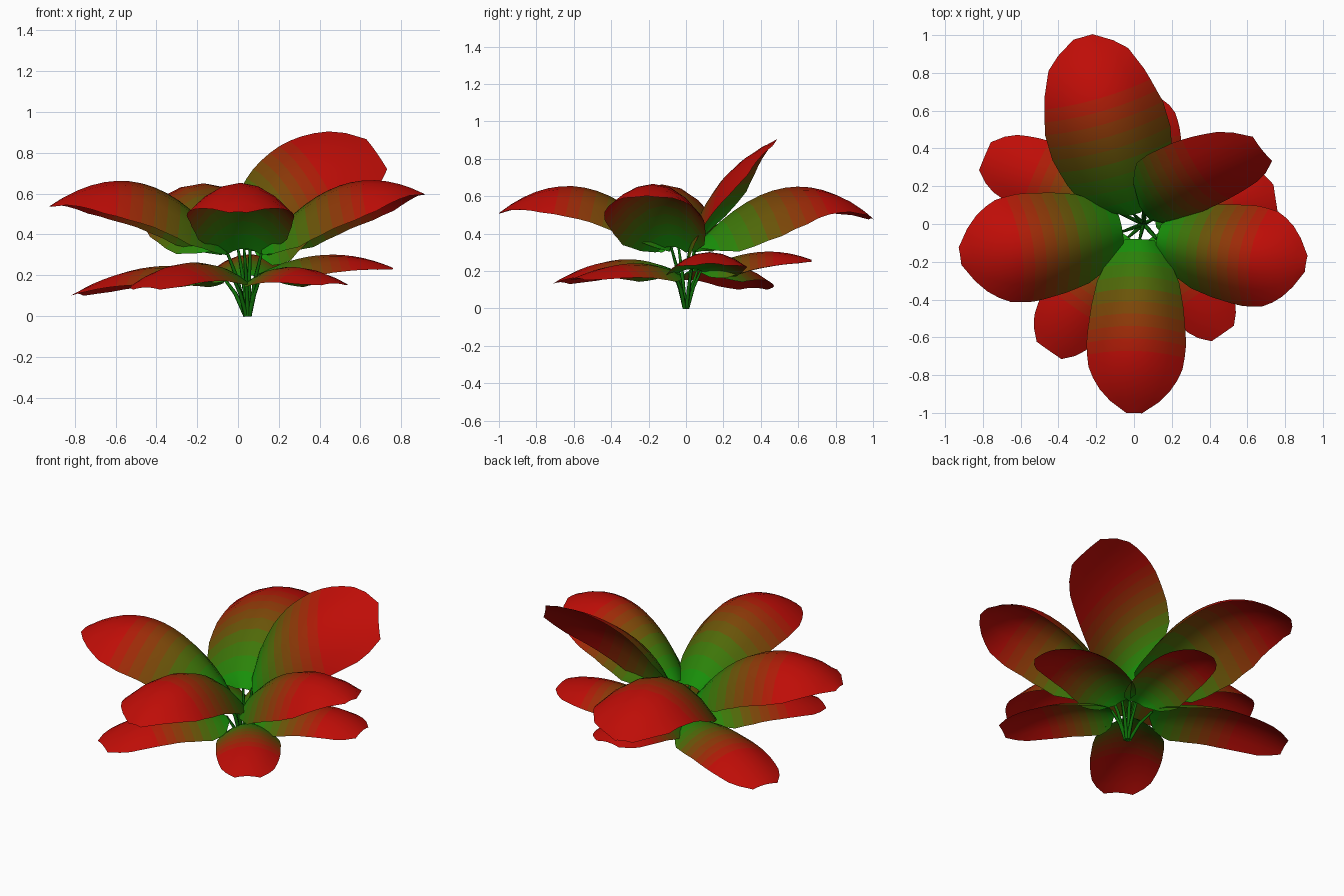
import bpy
from mathutils import Vector

if "Cube" in bpy.data.objects:
    bpy.data.objects.remove(bpy.data.objects["Cube"])

ROWS, COLS, SHADES = 14, 6, 20
GREEN, RED = (0.12, 0.56, 0.07), (0.74, 0.08, 0.06)
# half-width profiles along the leaf: (t, fraction)
POINTED = [(0, .3), (.07, .55), (.2, .81), (.35, .92), (.55, 1), (.7, .96),
           (.83, .78), (.93, .48), (1, .16)]
BROAD = [(0, .12), (.07, .58), (.16, .85), (.35, 1), (.5, 1), (.7, .86),
         (.87, .66), (.95, .4), (1, .16)]
BLUNT = [(0, .25), (.08, .72), (.2, .95), (.35, 1), (.6, 1), (.75, .93),
         (.86, .82), (.94, .64), (1, .4)]


def make_mat(name, srgb):
    m = bpy.data.materials.new(name)
    m.diffuse_color = tuple(c ** 2.2 for c in srgb) + (1,)
    m.use_nodes = True
    m.node_tree.nodes["Principled BSDF"].inputs["Base Color"].default_value = m.diffuse_color
    return m


# green-to-red ramp shared by all the leaves
ramp = []
for i in range(SHADES):
    f = i / (SHADES - 1)
    ramp.append(make_mat(f"leaf_shade_{i}", [a + (b - a) * f for a, b in zip(GREEN, RED)]))
stem_mat = make_mat("stem_green", (0.08, 0.42, 0.06))


def width_at(profile, t):
    for (t0, w0), (t1, w1) in zip(profile, profile[1:]):
        if t <= t1:
            return w0 + (w1 - w0) * (t - t0) / (t1 - t0)
    return profile[-1][1]


def make_leaf(name, profile, base, mid, tip, half, droop, side=None):
    """Arched sheet along a midrib through base, mid and tip, edges drooping."""
    base, mid, tip = Vector(base), Vector(mid), Vector(tip)
    chord = tip - base
    side = Vector(side) if side else chord.cross(Vector((0, 0, 1)))
    side.normalize()
    normal = side.cross(chord).normalized()
    verts, faces, shades = [], [], []
    for i in range(ROWS + 1):
        t = i / ROWS
        p = (base * (2 * (t - .5) * (t - 1)) + mid * (4 * t * (1 - t))
             + tip * (2 * t * (t - .5)))
        w = width_at(profile, t)
        for j in range(COLS + 1):
            s = (j / COLS) * 2 - 1
            d = droop * (1.5 - .8 * t) * s * s * w ** 1.8
            verts.append(p + side * (s * w * half) - normal * d)
    n = COLS + 1
    for i in range(ROWS):
        f = min(1, max(0, ((i + .5) / ROWS - .03) / .65))
        for j in range(COLS):
            a = i * n + j
            faces.append((a, a + 1, a + 1 + n, a + n))
            shades.append(round(f * (SHADES - 1)))
    me = bpy.data.meshes.new(name)
    me.from_pydata(verts, [], faces)
    for m in ramp:
        me.materials.append(m)
    for poly, k in zip(me.polygons, shades):
        poly.material_index = k
        poly.use_smooth = True
    ob = bpy.data.objects.new(name, me)
    bpy.context.collection.objects.link(ob)


def make_stem(name, end):
    """Thin tapered stalk curving from the root to a leaf base."""
    end = Vector(end)
    root = Vector((.05, 0, 0)) + Vector((end.x - .05, end.y, 0)) * .1
    bend = root.lerp(end, .55) + (Vector((root.x, root.y, end.z)) - end) * .12
    cu = bpy.data.curves.new(name, 'CURVE')
    cu.dimensions = '3D'
    cu.bevel_depth = .011
    cu.bevel_resolution = 1
    sp = cu.splines.new('POLY')
    sp.points.add(2)
    for pt, co, r in zip(sp.points, (root, bend, end), (1, .9, .6)):
        pt.co = (*co, 1)
        pt.radius = r
    cu.materials.append(stem_mat)
    bpy.context.collection.objects.link(bpy.data.objects.new(name, cu))


# name, profile, base, mid, tip, half width, droop, optional width direction
LEAVES = [
    ("upper_front", POINTED, (.03, -.08, .33), (.015, -.54, .645), (0, -1, .51), .265, .16),
    ("upper_right", POINTED, (.12, -.08, .33), (.5, -.15, .64), (.91, -.21, .6), .27, .19),
    ("upper_left", POINTED, (-.06, -.04, .33), (-.47, -.11, .65), (-.92, -.17, .54), .29, .19),
    ("upper_back", BROAD, (0, .05, .33), (-.15, .53, .645), (-.27, .99, .48), .325, .18),
    ("upper_raised", BLUNT, (.06, .05, .35), (.28, .18, .67), (.68, .39, .8), .275, .08,
     (.25, -.31, -.36)),
    ("lower_back_left", BLUNT, (-.08, .06, .2), (-.43, .22, .24), (-.79, .36, .11), .2, .08),
    ("lower_front_left", BLUNT, (-.03, -.07, .2), (-.25, -.36, .26), (-.45, -.67, .14), .2, .08),
    ("lower_front_right", BLUNT, (.11, -.06, .19), (.28, -.3, .24), (.47, -.58, .16), .18, .07),
    ("lower_right", BLUNT, (.11, .03, .21), (.43, .12, .3), (.75, .13, .24), .2, .08),
    ("lower_back", BLUNT, (.05, .08, .2), (.06, .38, .3), (.06, .67, .26), .19, .08),
]
for name, profile, base, *rest in LEAVES:
    make_leaf(name + "_leaf", profile, base, *rest)
    make_stem(name + "_stem", base)
